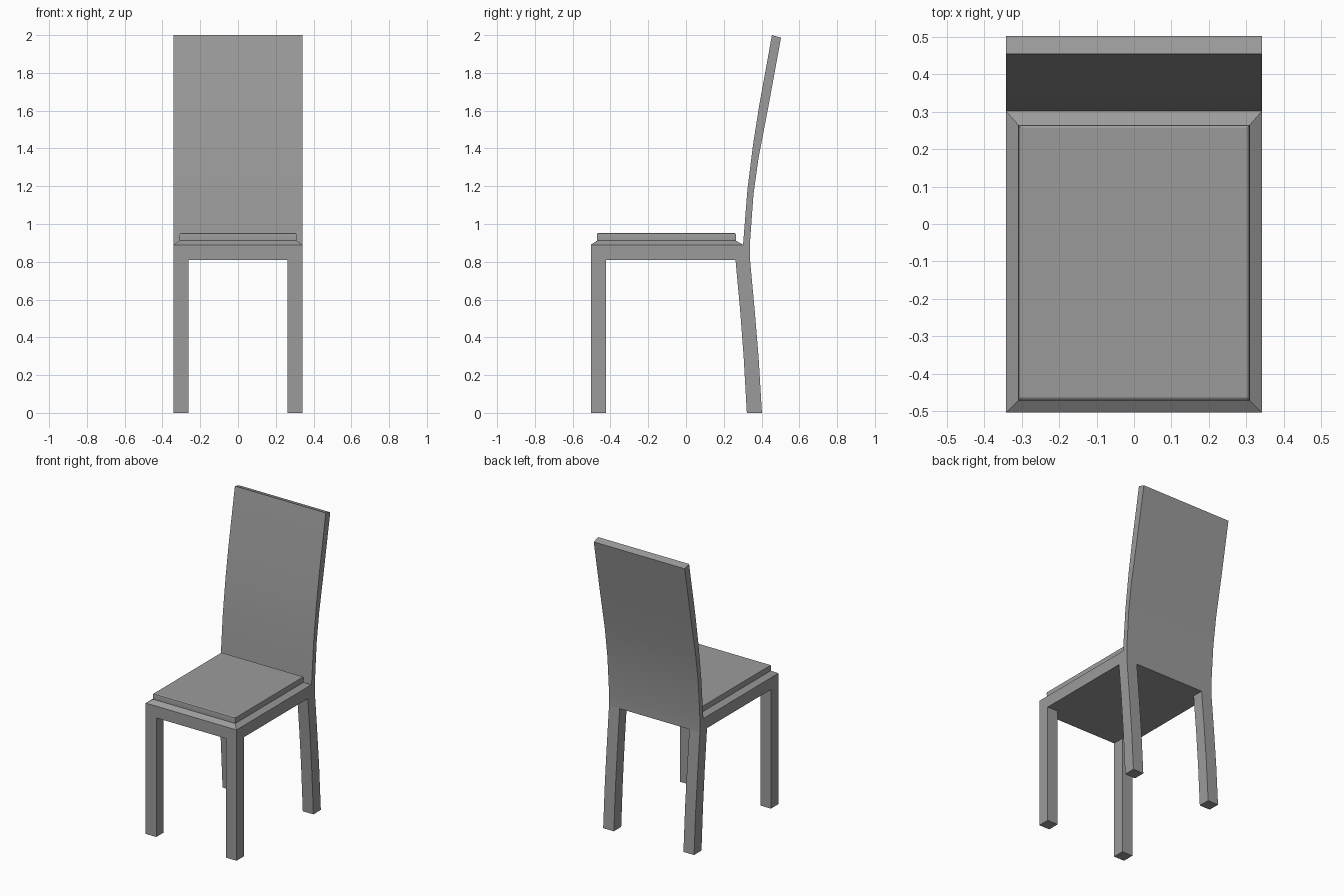
import bpy, bmesh, math

if "Cube" in bpy.data.objects:
    bpy.data.objects.remove(bpy.data.objects["Cube"], do_unlink=True)

# Single grey finish
grey = bpy.data.materials.new("grey")
grey.use_nodes = True
colour = (0.33, 0.33, 0.33, 1)
grey.diffuse_color = colour
grey.node_tree.nodes["Principled BSDF"].inputs["Base Color"].default_value = colour

HALF_W, LEG, FRONT = 0.342, 0.08, -0.504
SEAT_LOW, SEAT_TOP = 0.81, 0.89


def finish(name, bm, angle=25):
    bmesh.ops.recalc_face_normals(bm, faces=bm.faces)
    mesh = bpy.data.meshes.new(name)
    bm.to_mesh(mesh)
    bm.free()
    mesh.materials.append(grey)
    obj = bpy.data.objects.new(name, mesh)
    bpy.context.collection.objects.link(obj)
    bpy.ops.object.select_all(action='DESELECT')
    obj.select_set(True)
    bpy.context.view_layer.objects.active = obj
    bpy.ops.object.shade_smooth_by_angle(angle=math.radians(angle))
    return obj


def extrude_profile(name, outline, x0, x1):
    """Extrude a closed side outline of (y, z) points across x."""
    bm = bmesh.new()
    face = bm.faces.new([bm.verts.new((x0, y, z)) for y, z in outline])
    side = bmesh.ops.extrude_face_region(bm, geom=[face])["geom"]
    moved = [v for v in side if isinstance(v, bmesh.types.BMVert)]
    bmesh.ops.translate(bm, verts=moved, vec=(x1 - x0, 0, 0))
    return finish(name, bm)


def slab(name, rings):
    """Stack rectangular rings of (inset, z), following the seat edge."""
    bm = bmesh.new()
    loops = []
    for inset, z in rings:
        x, y0, y1 = HALF_W - inset, FRONT + inset, 0.302 - inset * 1.15
        loops.append([bm.verts.new(p) for p in
                      ((-x, y0, z), (x, y0, z), (x, y1, z), (-x, y1, z))])
    for a, b in zip(loops, loops[1:]):
        for i in range(4):
            j = (i + 1) % 4
            bm.faces.new((a[i], a[j], b[j], b[i]))
    bm.faces.new(loops[0])
    bm.faces.new(loops[-1])
    return finish(name, bm)


# Seat frame and curved back share one side outline
back_front = [(0.302, SEAT_TOP), (0.325, 1.18), (0.355, 1.42), (0.388, 1.63), (0.455, 2.0)]
back_rear = [(0.503, 1.986), (0.434, 1.61), (0.384, 1.35), (0.357, 1.155),
             (0.338, 0.89), (0.339, SEAT_LOW)]
extrude_profile("seat_frame_and_back",
                [(FRONT, SEAT_LOW), (FRONT, SEAT_TOP)] + back_front + back_rear,
                -HALF_W, HALF_W)

# Legs: straight in front, gently splayed behind
front_leg = [(FRONT, 0), (FRONT + LEG, 0), (FRONT + LEG, SEAT_LOW), (FRONT, SEAT_LOW)]
rear_leg = [(0.322, 0), (0.402, 0), (0.384, 0.3), (0.363, 0.55), (0.339, SEAT_LOW),
            (0.262, SEAT_LOW), (0.286, 0.55), (0.305, 0.3)]
for side, x0 in (("left", HALF_W - LEG), ("right", -HALF_W)):
    extrude_profile("front_leg_" + side, front_leg, x0, x0 + LEG)
    extrude_profile("rear_leg_" + side, rear_leg, x0, x0 + LEG)

# Sloped rim and the cushion above it
slab("seat_rim", [(0, SEAT_TOP), (0.033, 0.912)])
slab("seat_cushion", [(0.033, 0.912), (0.032, 0.942), (0.034, 0.949), (0.04, 0.953)])
